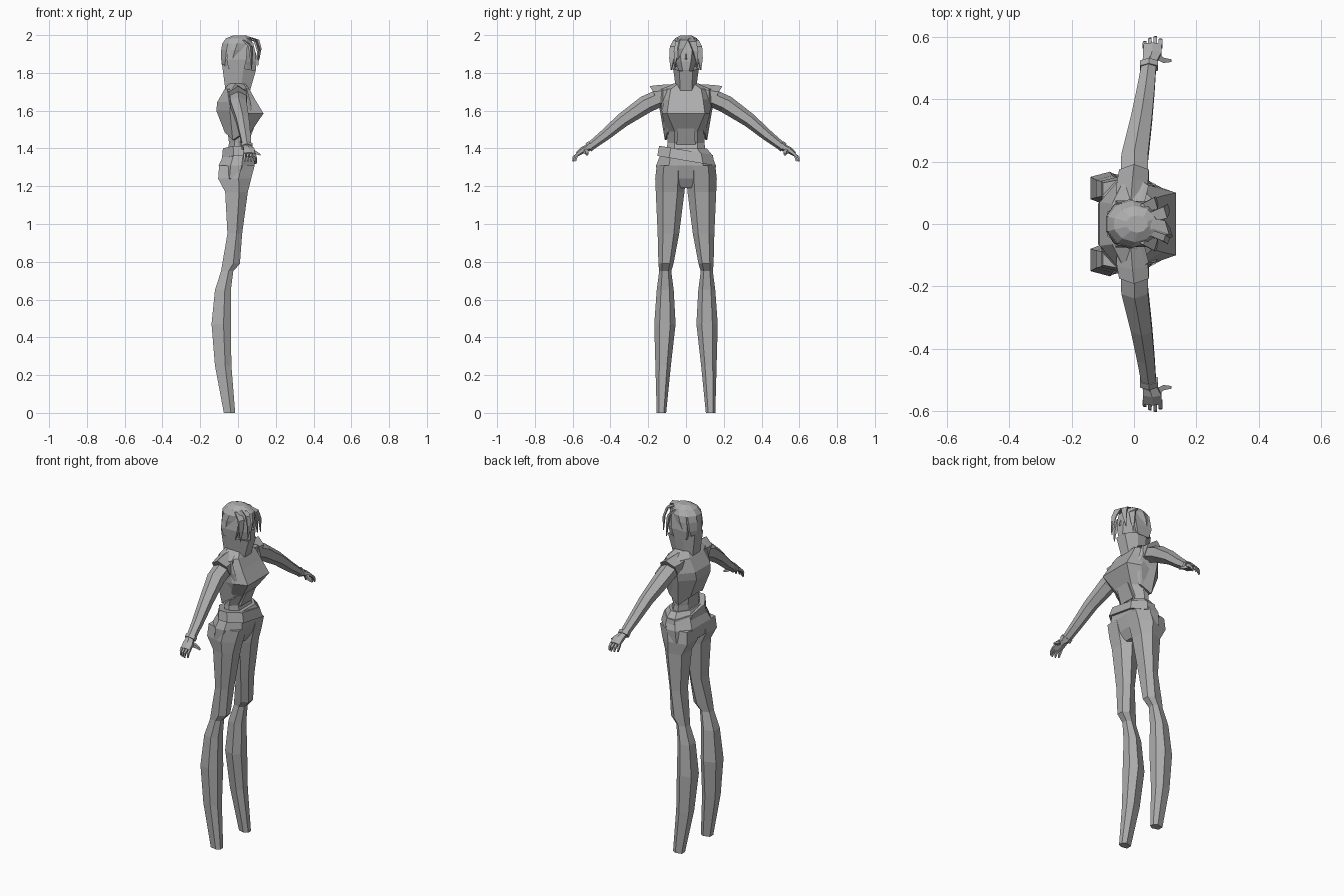
import bpy, bmesh, math
from mathutils import Vector

grey = bpy.data.materials.new("plain grey")
grey.diffuse_color = (0.42, 0.42, 0.42, 1)


def loft(name, rings, mirror=False, caps=True):
    """Skin closed rings of points; optionally mirror across y = 0."""
    bm = bmesh.new()
    for s in ((1, -1) if mirror else (1,)):
        vr = [[bm.verts.new((p[0], p[1] * s, p[2])) for p in r] for r in rings]
        for a, b in zip(vr, vr[1:]):
            n = len(a)
            for i in range(n):
                j = (i + 1) % n
                bm.faces.new((a[i], a[j], b[j], b[i]))
        if caps:
            bm.faces.new(vr[0])
            bm.faces.new(vr[-1])
    bmesh.ops.recalc_face_normals(bm, faces=bm.faces)
    me = bpy.data.meshes.new(name)
    bm.to_mesh(me)
    bm.free()
    me.materials.append(grey)
    ob = bpy.data.objects.new(name, me)
    bpy.context.collection.objects.link(ob)
    return ob


def body_ring(z, xb, xf, wb, ws, wf, tilt=0.0, slope=0.0):
    """Octagon across the body: back pair, two side pairs, front pair."""
    m1, m2 = xb + (xf - xb) * 0.33, xb + (xf - xb) * 0.64
    pts = [(xf, wf), (m2, ws), (m1, ws), (xb, wb), (xb, -wb), (m1, -ws), (m2, -ws), (xf, -wf)]
    return [(x, y, z + tilt * y + slope * x) for x, y in pts]


def leg_ring(z, xb, xf, y0, y1):
    """Six-sided leg section, broad at the back, narrow at the front."""
    w, m = y1 - y0, xb + (xf - xb) * 0.62
    return [(xb, y0 + w * .22, z), (xb, y1 - w * .15, z), (m, y1, z),
            (xf, y1 - w * .25, z), (xf, y0 + w * .25, z), (m, y0, z)]


def tube_ring(c, u, v, n=6):
    """Polygon around c spanned by half-axes u and v."""
    c, u, v = Vector(c), Vector(u), Vector(v)
    return [c + u * math.cos(t) + v * math.sin(t)
            for t in (2 * math.pi * (i + .5) / n for i in range(n))]


# Legs
loft("legs", [leg_ring(*r) for r in (
    (0, -.075, -.015, .105, .155), (.25, -.122, -.035, .08, .162),
    (.47, -.14, -.038, .055, .168), (.65, -.122, -.038, .065, .155),
    (.75, -.09, -.025, .078, .142), (.79, -.083, .01, .066, .146),
    (.95, -.056, .022, .036, .15), (1.17, -.068, .052, .008, .16),
    (1.24, -.105, .07, .002, .163), (1.31, -.1, .088, .002, .155))], mirror=True)

# Hips
loft("hips", [body_ring(*r) for r in (
    (1.19, -.04, .035, .02, .05, .02), (1.24, -.1, .066, .08, .155, .06),
    (1.31, -.102, .088, .09, .158, .09), (1.37, -.075, .085, .07, .135, .08),
    (1.40, -.06, .07, .05, .11, .06))])

# Slanted belt
loft("belt", [body_ring(*r, tilt=-.17) for r in (
    (1.335, -.085, .1, .07, .152, .09), (1.39, -.08, .085, .06, .142, .08))])

# Waist and chest
loft("torso", [body_ring(*r) for r in (
    (1.36, -.055, .06, .05, .105, .06), (1.43, -.048, .042, .05, .098, .06),
    (1.49, -.055, .07, .05, .102, .06), (1.585, -.085, .135, .06, .128, .1),
    (1.66, -.085, .09, .06, .13, .09), (1.715, -.065, .06, .06, .12, .08),
    (1.745, -.05, .035, .04, .065, .04))])

# Cropped jacket: open shell round back and sides
def jacket_ring(z, xb, xf, wb, ws, drop=0.0):
    m = xb + (xf - xb) * .4
    outer = [(xf, ws * .88, z), (m, ws, z - drop), (xb, wb, z), (xb, -wb, z),
             (m, -ws, z - drop), (xf, -ws * .88, z)]
    return outer + [(x + .012, y * .93, zz) for x, y, zz in reversed(outer)]

loft("jacket", [jacket_ring(*r) for r in (
    (1.485, -.07, .035, .06, .112, .04), (1.6, -.115, .065, .065, .138),
    (1.645, -.11, .055, .07, .148), (1.715, -.07, .035, .065, .15),
    (1.74, -.05, .02, .045, .075))])

# Front waist panel
loft("waist_panel", [
    [(.05, -.05, 1.42), (.05, .05, 1.42), (.035, .05, 1.42), (.035, -.05, 1.42)],
    [(.084, -.045, 1.505), (.084, .045, 1.505), (.06, .045, 1.505), (.06, -.045, 1.505)]])

# Arms
across = Vector((0, .6, .8))
loft("arms", [tube_ring((x, y, z), (hx * 1.12, 0, 0), across * ht) for y, z, x, hx, ht in (
    (.12, 1.675, 0, .045, .048), (.21, 1.635, .002, .044, .048),
    (.335, 1.55, .024, .035, .038), (.43, 1.47, .038, .029, .03),
    (.495, 1.42, .046, .025, .024), (.525, 1.40, .05, .023, .02))], mirror=True)

# Short sleeve caps
loft("sleeves", [tube_ring((x, y, z), (hx, 0, 0), Vector((0, dy, dz))) for x, y, z, hx, dy, dz in (
    (-.01, .075, 1.69, .055, .0, .05), (-.005, .125, 1.672, .058, .02, .064),
    (0, .158, 1.67, .055, .034, .06))], mirror=True)

# Hands, fingers and thumbs
loft("cuffs", [tube_ring((.048, y, z), (.034, 0, 0), across * .026)
               for y, z in ((.5, 1.418), (.517, 1.405))], mirror=True)
loft("palms", [tube_ring((x, y, z), (hx, 0, 0), across * ht) for x, y, z, hx, ht in (
    (.05, .515, 1.407, .024, .018), (.058, .545, 1.392, .034, .018),
    (.06, .575, 1.37, .033, .012))], mirror=True)
for i, (x, tip) in enumerate(((.034, .588), (.051, .598), (.068, .603), (.085, .596))):
    loft(f"finger_{i + 1}", [tube_ring(c, (r, 0, 0), (0, r, r * .4), 4) for c, r in (
        ((x, .57, 1.373), .009), ((x, tip - .008, 1.355), .008),
        ((x + .002, tip - .003, 1.332), .004))], mirror=True)
loft("thumbs", [tube_ring(c, (0, r, 0), (0, 0, r), 4) for c, r in (
    ((.07, .54, 1.392), .016), ((.095, .525, 1.378), .012), ((.12, .524, 1.366), .006))], mirror=True)

# High collar
loft("collar", [body_ring(*r, slope=-.2) for r in (
    (1.705, -.068, .06, .035, .052, .03), (1.83, -.085, .094, .04, .068, .035),
    (1.825, -.07, .08, .035, .058, .03))])

# Face
loft("face", [body_ring(*r) for r in (
    (1.79, .01, .085, .015, .025, .012), (1.815, -.03, .095, .03, .04, .018),
    (1.86, -.06, .098, .04, .055, .026), (1.91, -.06, .092, .04, .058, .032),
    (1.96, -.05, .08, .04, .055, .03))])
loft("nose", [[(.09, -.009, 1.868), (.106, 0, 1.872), (.09, .009, 1.868)],
              [(.088, -.003, 1.905), (.094, 0, 1.905), (.088, .003, 1.905)]])

# Hair cap
loft("hair_cap", [tube_ring((x, 0, z), (rx, 0, 0), (0, ry, 0), 10) for z, x, rx, ry in (
    (1.835, -.045, .042, .058), (1.87, -.03, .062, .074), (1.92, -.016, .077, .079),
    (1.955, -.004, .084, .076), (1.983, .003, .07, .058), (1.999, .01, .035, .028))])

# Fringe and side locks: tapering strands
def lock(name, pts, w, mirror=True):
    loft(name, [tube_ring(p, (.007 * k + .001, .003, 0), (-w * .3 * k, w * k, 0), 4)
                for p, k in zip(pts, (.8, 1, .7, .05))], mirror)

lock("front_lock", ((.05, .02, 1.985), (.095, .035, 1.965), (.108, .05, 1.915), (.105, .06, 1.835)), .026)
lock("side_lock", ((.03, .05, 1.975), (.065, .065, 1.94), (.07, .074, 1.88), (.072, .078, 1.815)), .026)
lock("swept_fringe", ((.05, 0, 1.992), (.1, -.012, 1.975), (.116, -.028, 1.93), (.112, -.045, 1.87)), .03, False)
loft("cheek_hair", [
    [(-.05, .068, 1.95), (.05, .062, 1.95), (.05, .05, 1.95), (-.05, .05, 1.95)],
    [(-.06, .075, 1.87), (.045, .074, 1.87), (.045, .055, 1.87), (-.06, .055, 1.87)],
    [(-.05, .066, 1.82), (.03, .07, 1.815), (.03, .06, 1.815), (-.05, .055, 1.82)]], mirror=True)
